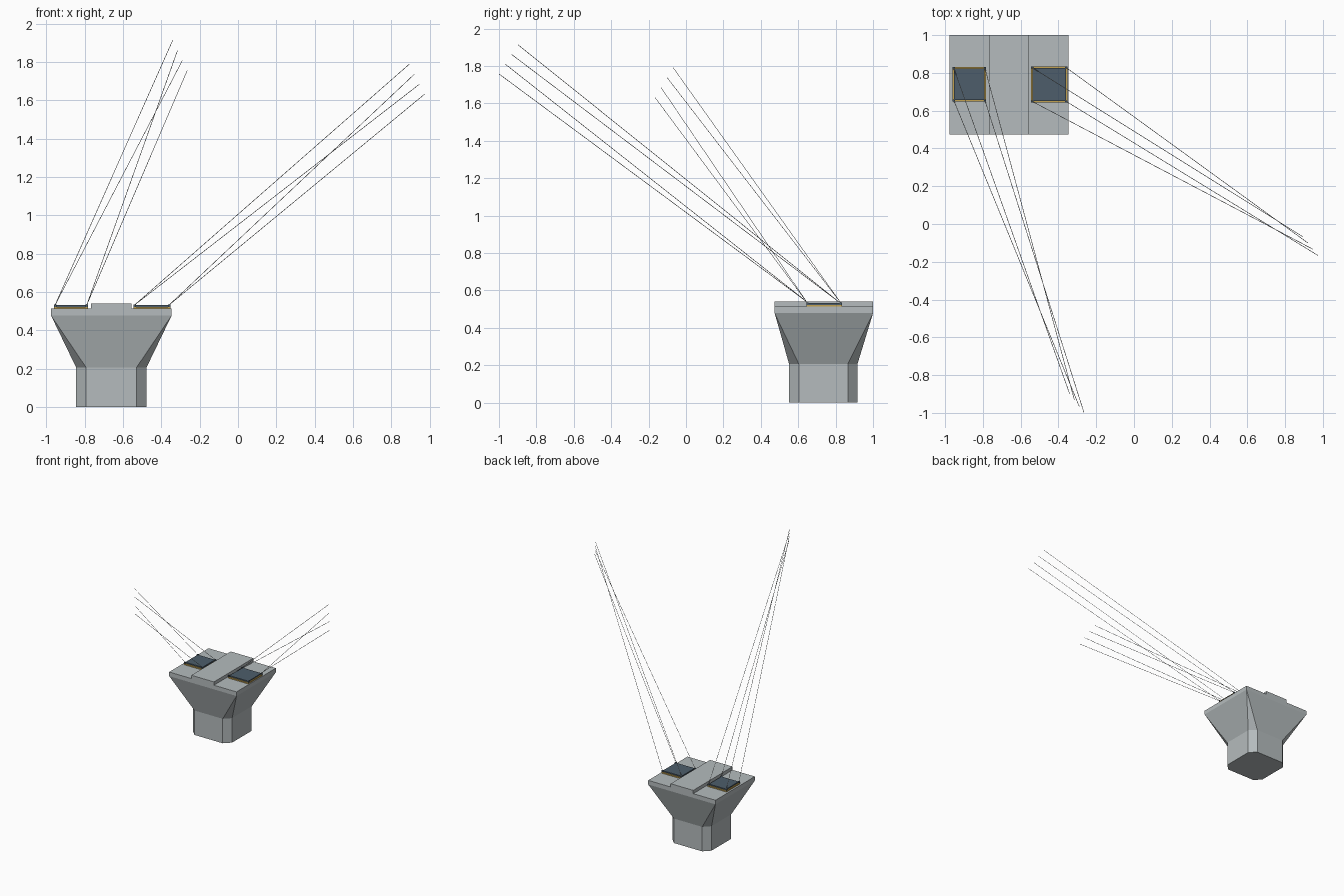
import bpy, bmesh
from mathutils import Vector

if "Cube" in bpy.data.objects:
    bpy.data.objects.remove(bpy.data.objects["Cube"])


def material(name, rgb):
    m = bpy.data.materials.new(name)
    m.diffuse_color = (*rgb, 1)
    m.use_nodes = True
    m.node_tree.nodes["Principled BSDF"].inputs["Base Color"].default_value = m.diffuse_color
    return m


concrete = material("pale grey concrete", (0.46, 0.50, 0.51))
slate = material("dark slate", (0.075, 0.11, 0.145))
gold = material("ochre", (0.55, 0.36, 0.08))
steel = material("light steel", (0.42, 0.44, 0.44))


def finish(bm, name, mat):
    bmesh.ops.recalc_face_normals(bm, faces=bm.faces)
    me = bpy.data.meshes.new(name)
    bm.to_mesh(me)
    bm.free()
    me.materials.append(mat)
    ob = bpy.data.objects.new(name, me)
    bpy.context.collection.objects.link(ob)
    return ob


def add_box(bm, x0, x1, y0, y1, z0, z1):
    vs = bmesh.ops.create_cube(bm, size=1)["verts"]
    for v in vs:
        v.co = ((x0 + x1) / 2 + v.co.x * (x1 - x0),
                (y0 + y1) / 2 + v.co.y * (y1 - y0),
                (z0 + z1) / 2 + v.co.z * (z1 - z0))


def box(name, mat, *dims):
    bm = bmesh.new()
    add_box(bm, *dims)
    return finish(bm, name, mat)


def corner_ring(x0, x1, y0, y1, c, z):
    """Rectangle with corners cut by c, counter-clockwise, two points per corner."""
    return [(x0, y0 + c, z), (x0 + c, y0, z), (x1 - c, y0, z), (x1, y0 + c, z),
            (x1, y1 - c, z), (x1 - c, y1, z), (x0 + c, y1, z), (x0, y1 - c, z)]


# Pier: chamfered column flaring out to a square-cornered cap
X0, X1, Y0, Y1 = -0.976, -0.346, 0.474, 1.0
bm = bmesh.new()
rings = [corner_ring(-0.845, -0.477, 0.551, 0.917, 0.052, 0.0),
         corner_ring(-0.845, -0.477, 0.551, 0.917, 0.052, 0.207),
         corner_ring(X0, X1, Y0, Y1, 0.0, 0.478),
         corner_ring(X0, X1, Y0, Y1, 0.0, 0.513)]
rings = [[bm.verts.new(p) for p in r] for r in rings]
for low, high in zip(rings, rings[1:]):
    for i in range(8):
        j = (i + 1) % 8
        bm.faces.new((low[i], low[j], high[j], high[i]))
bm.faces.new(rings[0][::-1])
bm.faces.new(rings[-1])
bmesh.ops.remove_doubles(bm, verts=bm.verts, dist=1e-5)
finish(bm, "pier", concrete)

# Raised strip between the two bearings
box("centre_strip", concrete, -0.768, -0.557, Y0, Y1, 0.513, 0.541)


def strand(bm, a, b, r=0.0015):
    """Thin four-sided rod from a to b."""
    a, b = Vector(a), Vector(b)
    d = b - a
    vs = bmesh.ops.create_cone(bm, cap_ends=True, segments=4, radius1=r,
                               radius2=r, depth=d.length)["verts"]
    bmesh.ops.rotate(bm, verts=vs, matrix=d.to_track_quat('Z', 'Y').to_matrix())
    bmesh.ops.translate(bm, verts=vs, vec=(a + b) / 2)


# Bearings with corner pins and the stretched strands rising from them
bearings = [("left", (-0.96, -0.783, 0.648, 0.830),
             (-0.341, -0.898, 1.913), (-0.265, -0.998, 1.756)),
            ("right", (-0.545, -0.353, 0.643, 0.834),
             (0.895, -0.068, 1.790), (0.973, -0.166, 1.632))]
for side, (x0, x1, y0, y1), first, last in bearings:
    box(side + "_base_plate", gold, x0, x1, y0, y1, 0.512, 0.523)
    g = 0.008
    box(side + "_bearing_pad", slate, x0 + g, x1 - g, y0 + g, y1 - g, 0.522, 0.533)
    pins, lines = bmesh.new(), bmesh.new()
    p = 0.006
    corners = [(x, y) for y in (y1 - p, y0 + p) for x in (x0 + p, x1 - p)]
    for i, (x, y) in enumerate(corners):
        add_box(pins, x - p, x + p, y - p, y + p, 0.522, 0.535)
        end = Vector(first).lerp(Vector(last), i / 3)
        strand(lines, (x, y, 0.533), end)
    finish(pins, side + "_corner_pins", slate)
    finish(lines, side + "_strands", steel)
